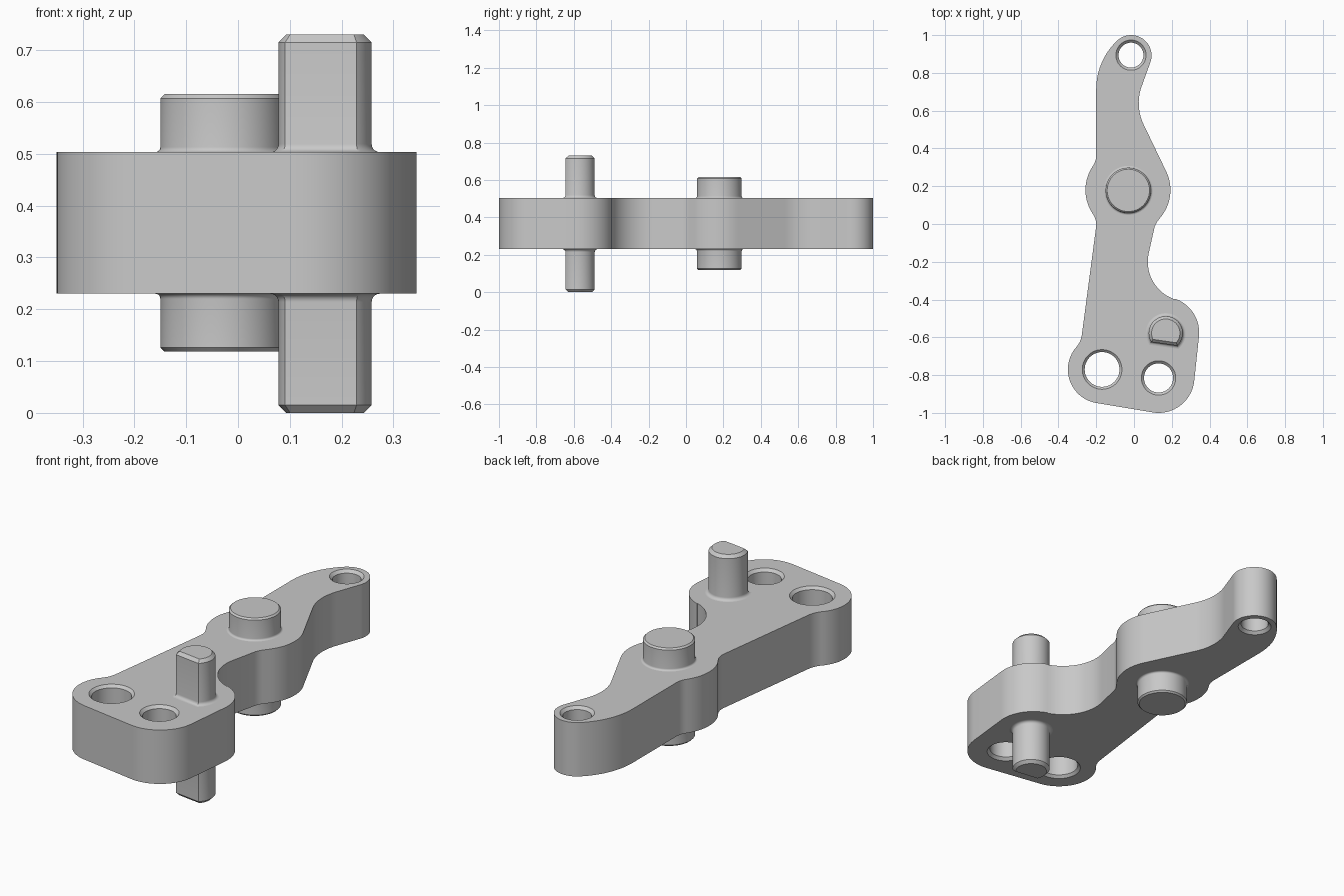
import bpy, bmesh
from math import pi, cos, sin, acos, atan2, hypot

cube = bpy.data.objects.get("Cube")
if cube:
    bpy.data.objects.remove(cube, do_unlink=True)

BOTTOM, TOP = 0.23, 0.503          # plate faces

steel = bpy.data.materials.new("plain grey")
steel.use_nodes = True
steel.diffuse_color = (0.58, 0.58, 0.58, 1)
steel.node_tree.nodes["Principled BSDF"].inputs["Base Color"].default_value = (0.58, 0.58, 0.58, 1)


def loft(name, rings):
    """Closed solid through a stack of (outline, height) rings."""
    bm = bmesh.new()
    loops = [[bm.verts.new((x, y, z)) for x, y in pts] for pts, z in rings]
    for low, high in zip(loops, loops[1:]):
        for i in range(len(low)):
            j = (i + 1) % len(low)
            bm.faces.new((low[i], low[j], high[j], high[i]))
    bm.faces.new(loops[0][::-1])
    bm.faces.new(loops[-1])
    bmesh.ops.recalc_face_normals(bm, faces=bm.faces)
    mesh = bpy.data.meshes.new(name)
    bm.to_mesh(mesh)
    bm.free()
    mesh.materials.append(steel)
    obj = bpy.data.objects.new(name, mesh)
    bpy.context.collection.objects.link(obj)
    return obj


def smooth(obj):
    bpy.ops.object.select_all(action='DESELECT')
    obj.select_set(True)
    bpy.context.view_layer.objects.active = obj
    bpy.ops.object.shade_smooth_by_angle(angle=pi / 6)


def belt(circles, step=pi / 40):
    """Outline of tangent arcs joined by lines; negative radius is a hollow."""
    normals = []
    for (x1, y1, r1), (x2, y2, r2) in zip(circles, circles[1:] + circles[:1]):
        dx, dy = x2 - x1, y2 - y1
        c = max(-1, min(1, (r1 - r2) / hypot(dx, dy)))
        normals.append(atan2(dy, dx) - acos(c))
    pts = []
    for i, (x, y, r) in enumerate(circles):
        start, turn = normals[i - 1], 1 if r > 0 else -1
        sweep = (turn * (normals[i] - start)) % (2 * pi)
        if sweep > 6:
            sweep = 0
        n = max(1, round(sweep / step))
        for k in range(n + 1):
            a = start + turn * sweep * k / n
            p = (x + r * cos(a), y + r * sin(a))
            if not pts or hypot(p[0] - pts[-1][0], p[1] - pts[-1][1]) > 0.002:
                pts.append(p)
    if hypot(pts[0][0] - pts[-1][0], pts[0][1] - pts[-1][1]) < 0.002:
        pts.pop()
    return pts


def round_outline(centre, r, flat=None, facing=0.0, n=64):
    """Circle, or a D shape with its flat at the given distance."""
    half = acos(flat / r) if flat else pi / n
    angles = [facing + half + (2 * pi - 2 * half) * k / (n - 1) for k in range(n)]
    return [(centre[0] + r * cos(a), centre[1] + r * sin(a)) for a in angles]


def pin(name, centre, r, low, high, chamfer, flat=None, facing=0.0, fillet=0.016):
    """Shaft through the plate, chamfered ends, small fillets at both faces."""
    curve = [(fillet * (1 - sin(a)), fillet * (1 - cos(a)))
             for a in (pi / 2 * k / 5 for k in range(6))]
    steps = [(low, -chamfer), (low + chamfer, 0)]
    steps += [(BOTTOM - fillet + h, g) for g, h in
              ((fillet - fillet * cos(pi / 2 * k / 5), fillet * sin(pi / 2 * k / 5)) for k in range(6))]
    steps += [(TOP + h, g) for g, h in curve]
    steps += [(high - chamfer, 0), (high, -chamfer)]
    smooth(loft(name, [(round_outline(centre, r + g, flat + g if flat else None, facing), z)
                       for z, g in steps]))


# Lever plate: bosses (positive) and hollows (negative), counterclockwise from the tip
lever = loft("lever_plate", [(outline, z) for outline in [belt([
    (-0.015, 0.892, 0.108),    # tip
    (0.15, 0.715, 0.35),       # broad shoulder
    (-0.30, 0.364, -0.10),
    (-0.032, 0.18, 0.225),     # hub, left side
    (-0.30, -0.004, -0.10),
    (-0.40, -0.57, -0.125),
    (-0.17, -0.77, 0.18),      # left foot boss
    (0.13, -0.81, 0.19),       # right foot boss
    (0.155, -0.575, 0.19),     # pin boss
    (0.283, -0.20, -0.21),
    (0.205, -0.045, -0.10),
    (-0.032, 0.18, 0.225),     # hub, right side
    (0.285, 0.64, -0.26),
])] for z in (BOTTOM, TOP)])

# Through holes, chamfered on both faces
for centre, r, c in (((-0.016, 0.894), 0.066, 0.014),
                     ((-0.169, -0.77), 0.092, 0.013),
                     ((0.13, -0.815), 0.077, 0.014)):
    over = 0.02
    cutter = loft("hole_cutter", [(round_outline(centre, r + g), z) for z, g in (
        (BOTTOM - over, c + over), (BOTTOM + c, 0), (TOP - c, 0), (TOP + over, c + over))])
    cutter.hide_render = True
    cut = lever.modifiers.new("hole", 'BOOLEAN')
    cut.operation, cut.solver, cut.object = 'DIFFERENCE', 'EXACT', cutter
    bpy.context.view_layer.objects.active = lever
    bpy.ops.object.modifier_apply(modifier=cut.name)
    bpy.data.objects.remove(cutter, do_unlink=True)
smooth(lever)

# Pivot pin at the hub and the flatted pin on the foot
pin("pivot_pin", (-0.03, 0.178), 0.12, 0.118, 0.615, 0.008, fillet=0.01)
pin("flatted_pin", (0.168, -0.578), 0.09, 0.0, 0.73, 0.015,
    flat=0.057, facing=atan2(-0.99, -0.141))
